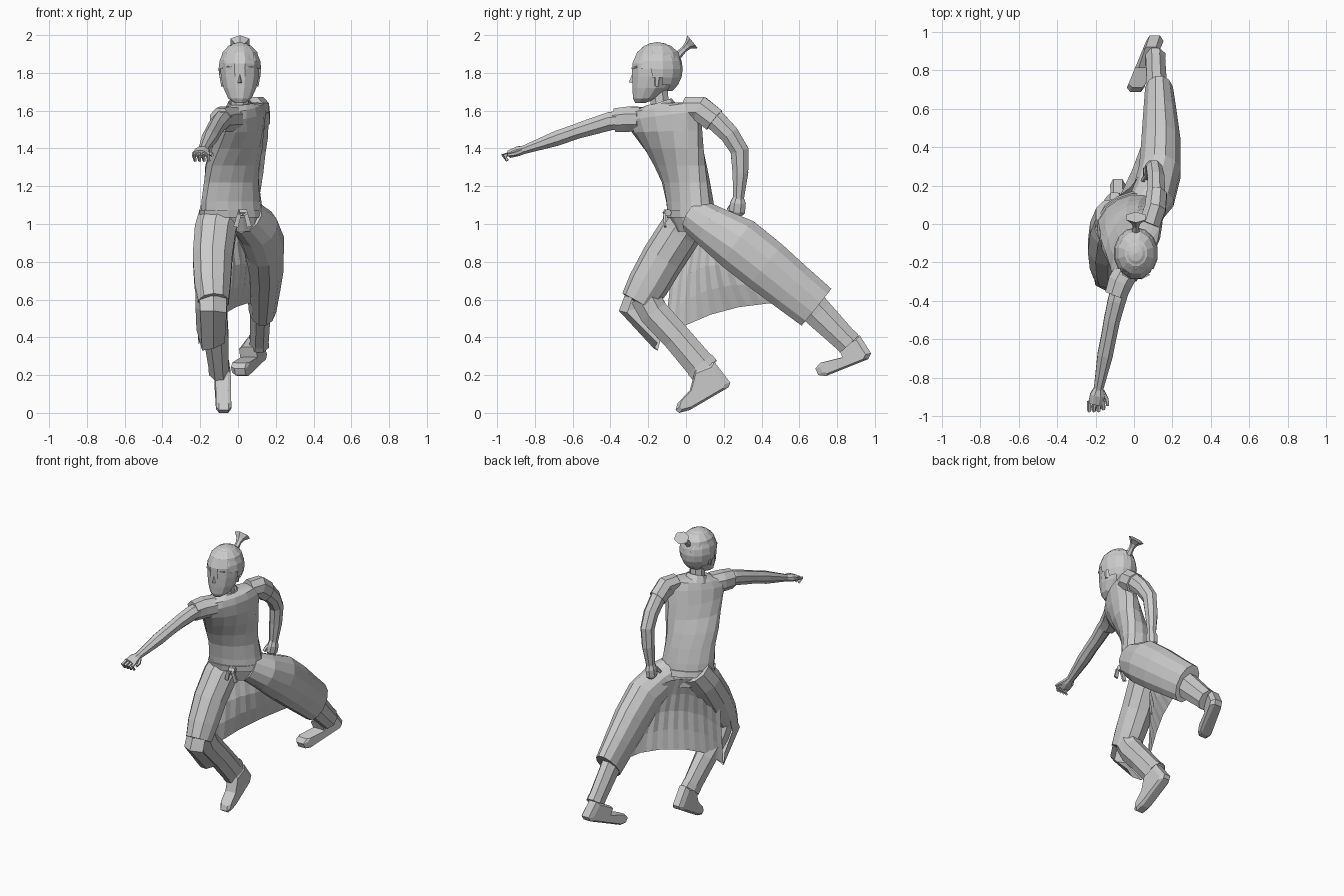
import bpy, bmesh, math
from mathutils import Vector as V


def mesh(name, verts, faces):
    me = bpy.data.meshes.new(name)
    me.from_pydata([tuple(v) for v in verts], [], faces)
    bm = bmesh.new()
    bm.from_mesh(me)
    bmesh.ops.recalc_face_normals(bm, faces=bm.faces)
    bm.to_mesh(me)
    bm.free()
    ob = bpy.data.objects.new(name, me)
    bpy.context.collection.objects.link(ob)
    return ob


def bridge(name, rings, closed=True, caps=True):
    """Join rows of points into a tube, or a sheet when not closed."""
    n = len(rings[0])
    faces = []
    for r in range(len(rings) - 1):
        for i in range(n if closed else n - 1):
            j = (i + 1) % n
            faces.append((r*n + i, r*n + j, (r+1)*n + j, (r+1)*n + i))
    if closed and caps:
        faces += [tuple(range(n))[::-1], tuple(range((len(rings)-1)*n, len(rings)*n))]
    return mesh(name, [p for r in rings for p in r], faces)


def limb(name, path, n=8, ref=(1, 0, 0), caps=True):
    """Tube through (x, y, z, half width along ref, half depth)."""
    pts = [V(p[:3]) for p in path]
    rings = []
    for k, p in enumerate(path):
        t = (pts[min(k+1, len(pts)-1)] - pts[max(k-1, 0)]).normalized()
        u = V(ref)
        u = (u - t * u.dot(t)).normalized()
        v = t.cross(u)
        rings.append([pts[k] + u*p[3]*math.cos(a) + v*p[4]*math.sin(a)
                      for a in (2*math.pi*(i + .5)/n for i in range(n))])
    return bridge(name, rings, caps=caps)


def stack(name, levels, n=12):
    """Level rings: x, y, z, half width, half depth, turn in degrees, side tilt."""
    rings = []
    for x, y, z, a, b, turn, tilt in levels:
        c, s = math.cos(math.radians(turn)), math.sin(math.radians(turn))
        ring = []
        for i in range(n):
            q = 2*math.pi*(i + .5)/n
            p, r = a*math.cos(q), b*math.sin(q)
            ring.append((x + p*c - r*s, y + p*s + r*c, z + p*tilt))
        rings.append(ring)
    return bridge(name, rings)


def foot(name, profile, x0, slope, half):
    """Side profile (y, z) widened into a shoe with narrowed flanks."""
    cy = sum(p[0] for p in profile)/len(profile)
    cz = sum(p[1] for p in profile)/len(profile)
    rings = []
    for off, s in ((-1, .82), (-.6, 1), (.6, 1), (1, .82)):
        rings.append([(x0 + slope*y + off*half, cy + (y-cy)*s, cz + (z-cz)*s)
                      for y, z in profile])
    return bridge(name, rings)


# Twisted upper body and neck
stack("torso", [
    (-.01, .06, .96, .15, .10, 25, 0), (-.03, .03, 1.05, .175, .115, 27, 0),
    (-.035, .02, 1.12, .172, .11, 29, 0), (-.035, 0, 1.22, .165, .105, 35, 0),
    (-.03, -.03, 1.31, .172, .105, 43, 0), (-.01, -.065, 1.40, .185, .105, 53, 0),
    (.005, -.1, 1.49, .203, .105, 62, .03), (.015, -.12, 1.57, .22, .095, 62, .12),
    (.02, -.125, 1.615, .195, .08, 62, .15), (.015, -.14, 1.635, .07, .06, 60, .1)], 14)
limb("neck", [(.01, -.125, 1.58, .06, .06), (.01, -.14, 1.65, .05, .052),
              (.01, -.15, 1.74, .05, .055)])
# Collar band
limb("collar", [(.01, -.125, 1.60, .085, .085), (.01, -.14, 1.645, .062, .066)], 10, caps=False)

# Head, face and hair
stack("head", [(.01, -.243, 1.64, .028, .026, 0, 0), (.01, -.215, 1.665, .064, .068, 0, 0),
               (.01, -.187, 1.72, .09, .10, 0, 0), (.01, -.165, 1.78, .104, .124, 0, 0),
               (.01, -.155, 1.85, .108, .134, 0, 0), (.01, -.15, 1.91, .095, .112, 0, 0),
               (.01, -.15, 1.945, .06, .07, 0, 0), (.01, -.15, 1.955, .02, .025, 0, 0)])
mesh("nose", [(.01, -.283, 1.80), (-.008, -.275, 1.745), (.028, -.275, 1.745),
              (.01, -.302, 1.75)], [(0, 1, 3), (0, 3, 2), (1, 2, 3)])
for s, side in ((-1, "right"), (1, "left")):
    limb(side + "_ear", [(.01 + s*.1, -.15, 1.80, .012, .022),
                         (.01 + s*.09, -.155, 1.73, .01, .012)], 6)
    limb(side + "_brow", [(.01 + s*.025, -.284, 1.825, .006, .006),
                          (.01 + s*.07, -.262, 1.832, .006, .006)], 4, (0, 0, 1))
bm = bmesh.new()
bmesh.ops.create_uvsphere(bm, u_segments=14, v_segments=10, radius=1)
for v in bm.verts:
    v.co = V((.01 + v.co.x*.116, -.152 + v.co.y*.135, 1.82 + v.co.z*.143))
gone = [f for f in bm.faces
        if f.calc_center_median().z < 1.755 - .95*(f.calc_center_median().y + .12)]
bmesh.ops.delete(bm, geom=gone, context='FACES')
me = bpy.data.meshes.new("hair")
bm.to_mesh(me)
bm.free()
bpy.context.collection.objects.link(bpy.data.objects.new("hair", me))
limb("topknot", [(.01, -.045, 1.89, .022, .022), (.01, -.01, 1.925, .018, .016),
                 (.01, .01, 1.945, .028, .022), (.01, .035, 1.965, .058, .044)], 6)

# Arms: reaching right arm, bent left arm, short sleeves
limb("right_arm", [(-.05, -.26, 1.56, .055, .055), (-.09, -.40, 1.545, .05, .052),
                   (-.115, -.50, 1.515, .045, .048), (-.13, -.58, 1.49, .043, .043),
                   (-.15, -.68, 1.455, .043, .043), (-.185, -.86, 1.392, .026, .024)])
limb("right_sleeve", [(-.03, -.23, 1.555, .07, .07), (-.07, -.30, 1.555, .07, .072),
                      (-.095, -.37, 1.55, .062, .068)])
limb("left_arm", [(.10, .05, 1.60, .055, .06), (.115, .14, 1.565, .05, .062),
                  (.115, .23, 1.475, .048, .055), (.105, .283, 1.39, .045, .052),
                  (.095, .288, 1.27, .042, .045), (.085, .278, 1.13, .028, .03)])
limb("left_sleeve", [(.08, .0, 1.615, .06, .062), (.11, .075, 1.61, .06, .072),
                     (.118, .15, 1.55, .057, .07)])

# Hands
limb("right_palm", [(-.183, -.85, 1.395, .025, .022), (-.19, -.89, 1.385, .042, .028),
                    (-.2, -.935, 1.37, .04, .022)])
for i in range(4):
    x = -.232 + i*.024
    limb(f"right_finger_{i+1}", [(x, -.92, 1.377, .011, .011), (x, -.97 + .01*(i == 3), 1.362, .011, .011),
                                 (x + .006, -.945, 1.335, .009, .009)], 5)
limb("right_thumb", [(-.165, -.87, 1.385, .014, .013), (-.142, -.91, 1.37, .012, .011),
                     (-.135, -.945, 1.365, .008, .008)], 5)
limb("left_fist", [(.085, .278, 1.15, .025, .027), (.083, .275, 1.11, .036, .045),
                   (.078, .27, 1.065, .034, .046), (.075, .265, 1.05, .024, .032)])
limb("left_thumb", [(.06, .25, 1.11, .013, .013), (.045, .225, 1.075, .011, .011)], 5)

# Sash and front knot
stack("sash", [(-.03, .035, 1.035, .184, .123, 27, 0), (-.035, .025, 1.075, .181, .12, 28, 0)], 14)
limb("sash_knot", [(.005, -.105, 1.06, .02, .02), (.045, -.095, 1.06, .02, .02)], 6, (0, 0, 1))
for x in (-.012, .06):
    limb("sash_tail", [(.025, -.105, 1.06, .014, .01), ((x + .025)/2, -.115, 1.05, .016, .01),
                       (x, -.11, .985, .018, .008)], 4)

# Skirt over the leading thigh, with the flap that folds past the knee
limb("front_thigh_skirt", [(-.09, .04, 1.06, .115, .11), (-.12, -.03, .96, .115, .115),
                           (-.135, -.12, .82, .11, .115), (-.135, -.2, .68, .10, .11),
                           (-.13, -.255, .585, .085, .095)], 10)
bridge("knee_flap", [
    [(-.225, -.17, .66), (-.205, -.275, .62), (-.13, -.325, .62), (-.06, -.28, .62)],
    [(-.225, -.2, .56), (-.2, -.32, .54), (-.13, -.355, .54), (-.06, -.31, .53)],
    [(-.22, -.12, .44), (-.19, -.15, .33), (-.13, -.17, .34), (-.07, -.15, .37)]], closed=False)

# Skirt over the trailing leg, open at the hem
limb("back_thigh_skirt", [(.04, .05, 1.04, .10, .10), (.10, .14, .98, .115, .12),
                          (.135, .275, .895, .112, .15), (.14, .42, .78, .105, .148),
                          (.135, .56, .665, .09, .138), (.13, .69, .56, .075, .13)], 12)

# Rear cloth stretched between both legs, gathered into pleats
top = [(-.22, -.06, .88), (-.18, .06, 1.0), (-.10, .13, 1.03), (-.02, .19, 1.02),
       (.05, .28, .99), (.10, .36, .95)]
hem = [(-.21, -.12, .36), (-.15, -.01, .46), (-.08, .13, .52), (-.01, .28, .56),
       (.05, .44, .58), (.085, .64, .58)]
rows = []
for k in range(5):
    t = k/4
    row = []
    for i in range(21):
        j = min(i//4, 4)
        f = i/4 - j
        a, b = V(top[j]).lerp(V(top[j+1]), f), V(hem[j]).lerp(V(hem[j+1]), f)
        row.append(a.lerp(b, t) + V((.8, -.6, 0)) * (.05*math.sin(math.pi*t)*math.sin(math.pi*i/20)
                                                   + .008*(i % 2)*t*(1 - t)*4))
    rows.append(row)
bridge("rear_skirt", rows, closed=False)

# Trouser legs
limb("front_shin", [(-.13, -.22, .62, .08, .085), (-.13, -.17, .53, .078, .085),
                    (-.115, -.05, .40, .07, .082), (-.1, .095, .23, .055, .085)])
limb("front_cuff", [(-.102, .075, .255, .059, .089), (-.099, .1, .225, .059, .089)], caps=False)
limb("back_shin", [(.125, .60, .635, .07, .09), (.118, .70, .53, .058, .086),
                   (.112, .86, .37, .053, .07)])
limb("back_cuff", [(.113, .84, .392, .056, .073), (.112, .865, .365, .056, .073)], caps=False)

# Shoes
foot("front_foot", [(.05, .23), (.15, .27), (.235, .16), (.225, .135), (.02, .015),
                    (-.035, 0), (-.055, .015), (-.045, .05), (.02, .12)], -.077, -.03, .04)
foot("back_foot", [(.81, .35), (.92, .41), (.98, .315), (.965, .285), (.74, .195),
                   (.70, .20), (.685, .235), (.71, .265), (.83, .295)], -.225, .34, .045)
